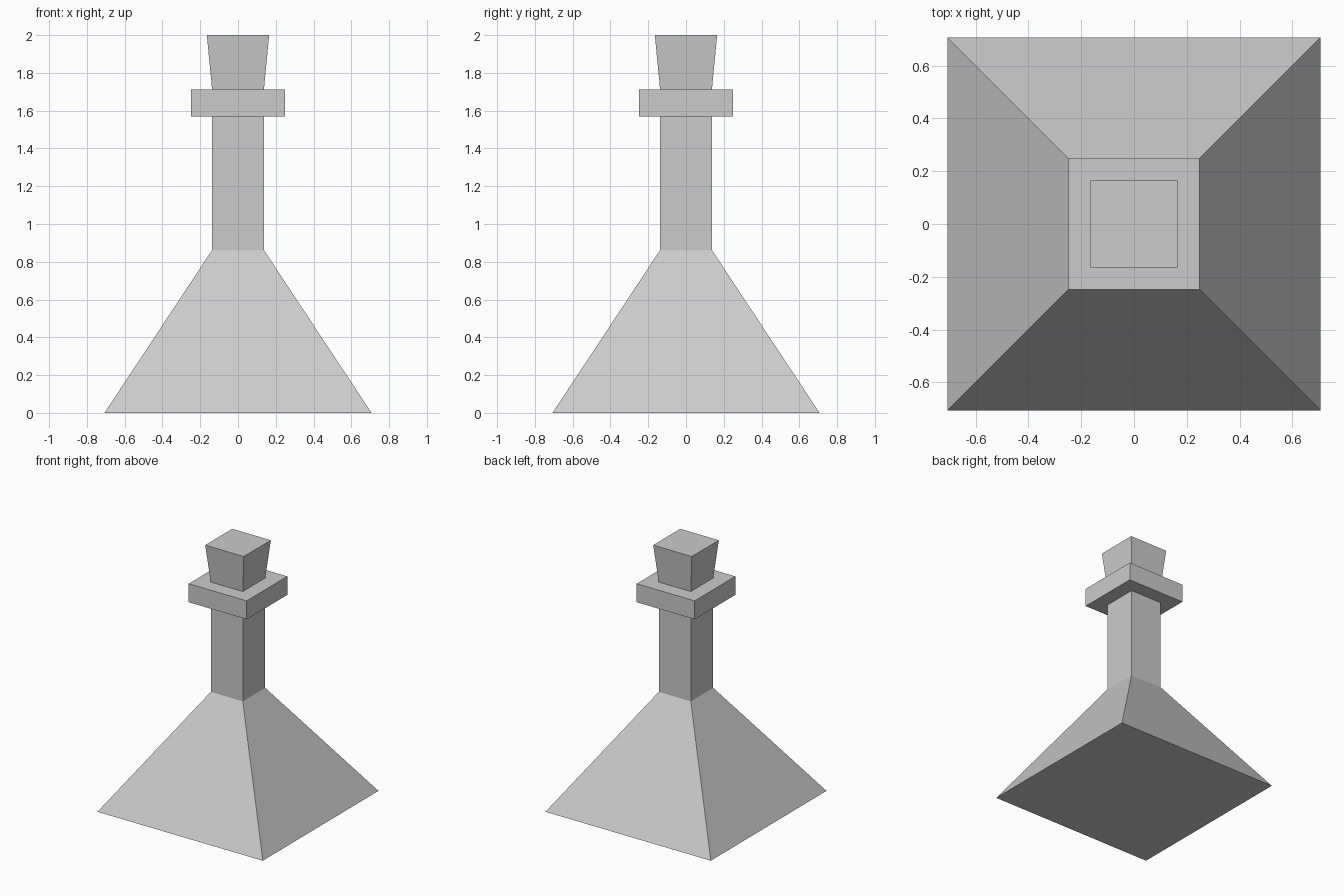
import bpy, bmesh

if "Cube" in bpy.data.objects:
    bpy.data.objects.remove(bpy.data.objects["Cube"])


def square_loft(name, profile, cap_bottom=False, cap_top=False):
    """Stack square rings of (half width, height) into a flat-faced skin."""
    bm = bmesh.new()
    rings = [[bm.verts.new((sx * h, sy * h, z))
              for sx, sy in ((-1, -1), (1, -1), (1, 1), (-1, 1))]
             for h, z in profile]
    for low, high in zip(rings, rings[1:]):
        for i in range(4):
            j = (i + 1) % 4
            bm.faces.new((low[i], low[j], high[j], high[i]))
    if cap_bottom:
        bm.faces.new(rings[0][::-1])
    if cap_top:
        bm.faces.new(rings[-1])
    mesh = bpy.data.meshes.new(name)
    bm.to_mesh(mesh)
    bm.free()
    obj = bpy.data.objects.new(name, mesh)
    bpy.context.collection.objects.link(obj)
    return obj


NECK = 0.137

# Flared body, straight neck and square collar in one continuous skin
square_loft("bottle", [(0.707, 0), (NECK, 0.862), (NECK, 1.568),
                       (0.248, 1.568), (0.248, 1.711), (NECK, 1.711)],
            cap_bottom=True)

# Tapered stopper sitting in the collar opening
square_loft("stopper", [(NECK, 1.711), (0.165, 2.0)], cap_top=True)
